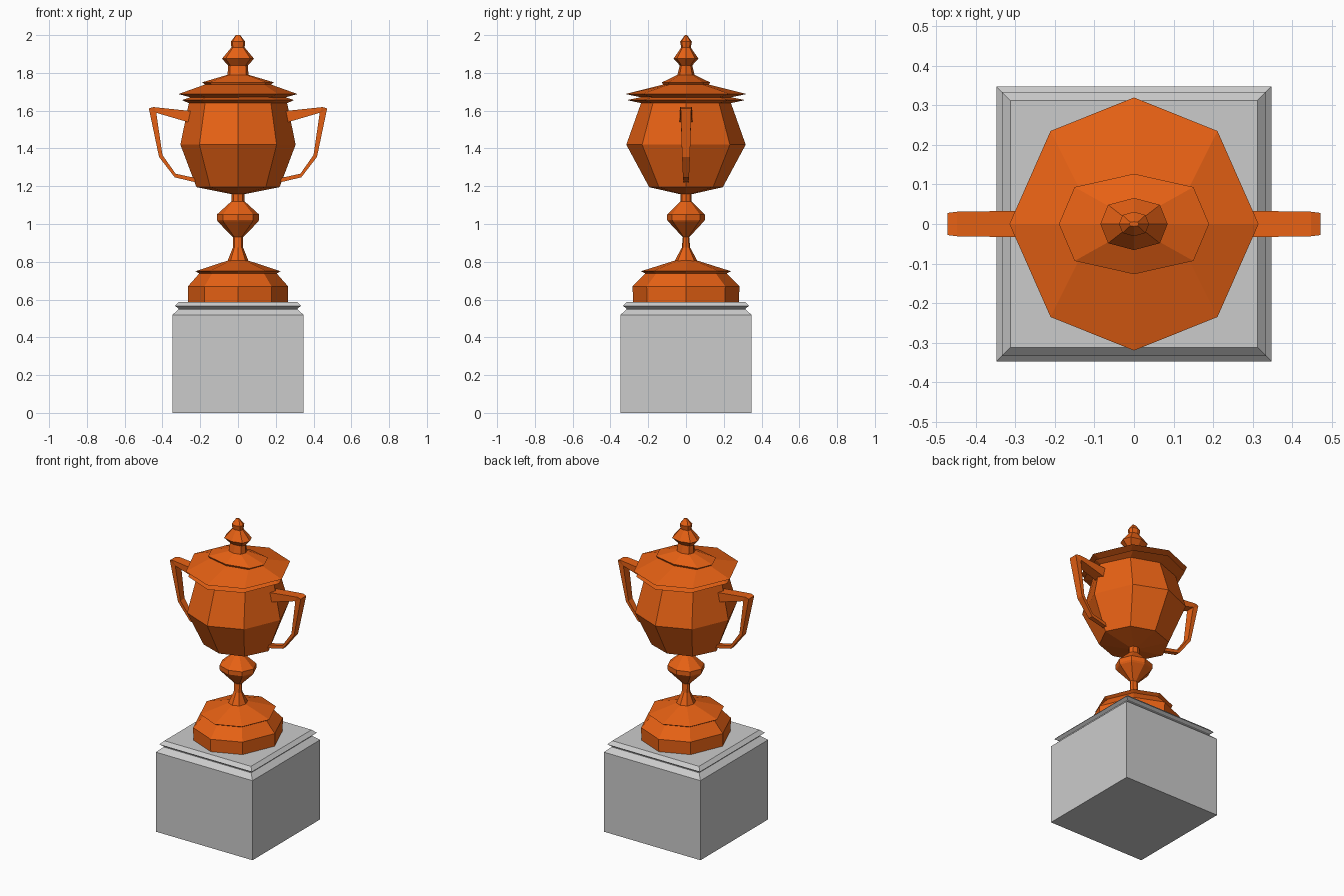
import bpy, bmesh

copper = bpy.data.materials.new("copper")
copper.diffuse_color = (0.8, 0.12, 0.007, 1)


def loft(name, rings, mat=None):
    """Skin a list of equal-length point rings and cap both ends."""
    bm = bmesh.new()
    rows = [[bm.verts.new(p) for p in ring] for ring in rings]
    n = len(rows[0])
    for a, b in zip(rows, rows[1:]):
        for i in range(n):
            j = (i + 1) % n
            bm.faces.new((a[i], a[j], b[j], b[i]))
    bm.faces.new(rows[0][::-1])
    bm.faces.new(rows[-1])
    bmesh.ops.recalc_face_normals(bm, faces=bm.faces)
    mesh = bpy.data.meshes.new(name)
    bm.to_mesh(mesh)
    bm.free()
    obj = bpy.data.objects.new(name, mesh)
    bpy.context.collection.objects.link(obj)
    if mat:
        mesh.materials.append(mat)
    return obj


def square(z, r):
    return [(r, r, z), (-r, r, z), (-r, -r, z), (r, -r, z)]


def octagon(z, rx, ry, k=0.67):
    """Slightly squashed octagon with corners on the axes; k places the diagonals in x."""
    dx, dy = rx * k, ry * 0.735
    return [(rx, 0, z), (dx, dy, z), (0, ry, z), (-dx, dy, z),
            (-rx, 0, z), (-dx, -dy, z), (0, -ry, z), (dx, -dy, z)]


# Square stone plinth with a moulded top
loft("plinth", [square(z, r) for z, r in [
    (0, 0.348), (0.518, 0.348), (0.548, 0.315), (0.553, 0.315),
    (0.566, 0.334), (0.588, 0.312)]])

# Foot of the cup
loft("foot", [octagon(*p) for p in [
    (0.585, 0.265, 0.28), (0.67, 0.265, 0.283), (0.738, 0.205, 0.215),
    (0.75, 0.225, 0.238), (0.806, 0.055, 0.06)]], copper)

# Stem with a knop
loft("stem", [octagon(*p, 0.72) for p in [
    (0.805, 0.055, 0.06), (0.875, 0.027, 0.022), (0.93, 0.026, 0.017),
    (1.012, 0.107, 0.093), (1.022, 0.112, 0.1), (1.05, 0.112, 0.1),
    (1.12, 0.035, 0.03), (1.165, 0.033, 0.03)]], copper)

# Bowl with flared lip
loft("bowl", [octagon(*p) for p in [
    (1.158, 0.035, 0.032), (1.195, 0.22, 0.195), (1.42, 0.305, 0.316),
    (1.64, 0.26, 0.238), (1.656, 0.297, 0.312), (1.672, 0.25, 0.235)]], copper)

# Lid with a raised step, neck and finial
loft("lid", [octagon(*p) for p in [
    (1.67, 0.25, 0.235), (1.688, 0.315, 0.32),
    (1.738, 0.175, 0.121, 0.79), (1.75, 0.19, 0.127, 0.79),
    (1.79, 0.055, 0.045, 0.77), (1.84, 0.053, 0.033, 0.77),
    (1.875, 0.085, 0.066, 0.77), (1.935, 0.035, 0.025, 0.77),
    (1.965, 0.038, 0.031, 0.77), (2.0, 0.012, 0.006, 0.77)]], copper)

# Handles: outer x, outer z, inner x, inner z, half width
path = [(0.25, 1.598, 0.25, 1.535, 0.034), (0.448, 1.619, 0.43, 1.588, 0.031),
        (0.472, 1.612, 0.432, 1.584, 0.028), (0.418, 1.355, 0.4, 1.365, 0.021),
        (0.335, 1.247, 0.33, 1.266, 0.016), (0.2, 1.215, 0.2, 1.238, 0.013)]
for side, s in (("left", -1), ("right", 1)):
    loft(side + "_handle", [
        [(s * ox, -w, oz), (s * ox, w, oz), (s * ix, w, iz), (s * ix, -w, iz)]
        for ox, oz, ix, iz, w in path], copper)
